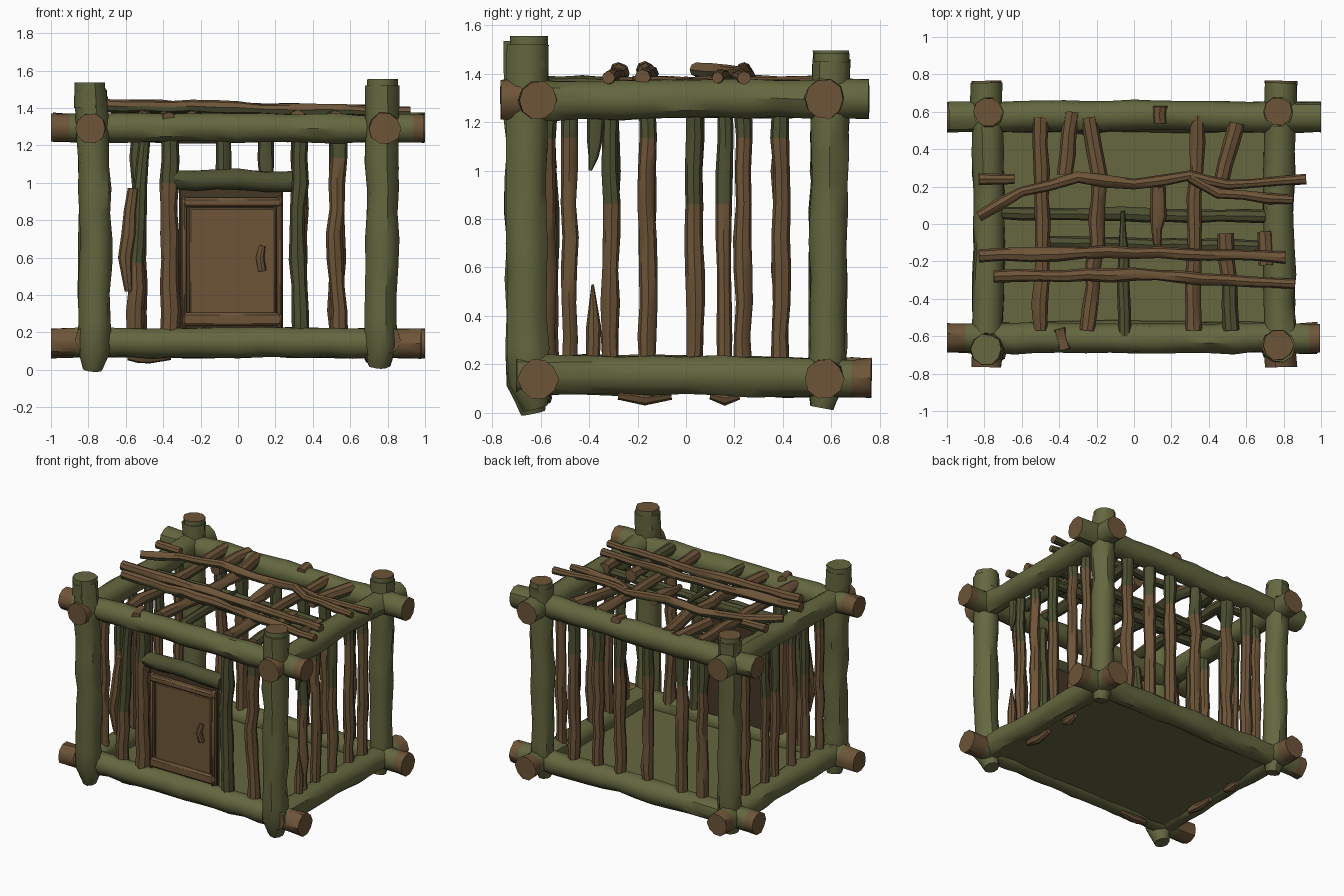
import bpy, bmesh, math, random
from mathutils import Vector, Matrix

random.seed(4)
if "Cube" in bpy.data.objects:
    bpy.data.objects.remove(bpy.data.objects["Cube"])


def make_material(name, rgb):
    m = bpy.data.materials.new(name)
    m.use_nodes = True
    m.diffuse_color = (*rgb, 1)
    b = m.node_tree.nodes["Principled BSDF"]
    b.inputs["Base Color"].default_value = (*rgb, 1)
    b.inputs["Roughness"].default_value = 0.9
    return m


OLIVE = make_material("mossy bark", (0.128, 0.136, 0.05))
DARK = make_material("dark moss", (0.076, 0.081, 0.032))
BROWN = make_material("bare wood", (0.155, 0.09, 0.04))
SHADE = make_material("dark wood", (0.062, 0.038, 0.019))


def finish(name, bm, mats):
    bmesh.ops.recalc_face_normals(bm, faces=bm.faces)
    mesh = bpy.data.meshes.new(name)
    bm.to_mesh(mesh)
    bm.free()
    for m in mats:
        mesh.materials.append(m)
    ob = bpy.data.objects.new(name, mesh)
    bpy.context.collection.objects.link(ob)
    bpy.ops.object.select_all(action='DESELECT')
    ob.select_set(True)
    bpy.context.view_layer.objects.active = ob
    bpy.ops.object.shade_smooth_by_angle(angle=math.radians(40))
    return ob


def resample(points, step):
    """Evenly spaced samples on a polyline."""
    out = []
    for a, b in zip(points, points[1:]):
        n = max(1, round((b - a).length / step))
        out += [a.lerp(b, i / n) for i in range(n)]
    return out + [points[-1]]


def log(name, points, r, body=OLIVE, cap=BROWN, upper=None, split=1.0, sides=10,
        root=1.0, tip=1.0, step=0.13, wobble=0.12, bare=(0, 0), mossy_under=False):
    """Irregular round log; past the split fraction it takes the upper colour.
    bare gives the lengths of stripped wood at both ends."""
    pts = [Vector(p) for p in points]
    if bare[0]:
        pts.insert(1, pts[0] + (pts[1] - pts[0]).normalized() * bare[0])
    if bare[1]:
        pts.insert(-1, pts[-1] + (pts[-2] - pts[-1]).normalized() * bare[1])
    path = resample(pts, step)
    last = len(path) - 1
    bm = bmesh.new()
    rings = []
    for i, p in enumerate(path):
        t = (path[min(i + 1, last)] - path[max(i - 1, 0)]).normalized()
        ref = Vector((0, 1, 0)) if abs(t.z) > 0.7 else Vector((0, 0, 1))
        u = t.cross(ref).normalized()
        v = t.cross(u)
        inner = 0 < i < last
        c = p + (u * random.uniform(-1, 1) + v * random.uniform(-1, 1)) * r * wobble * inner
        f = i / last
        size = r * random.uniform(1 - wobble, 1 + wobble * 0.6)
        if f > 0.5:
            size *= 1 + (tip - 1) * (f - 0.5) * 2
        if i == 0:
            size *= root
        ring = []
        for k in range(sides):
            a = math.tau * k / sides
            s = size * random.uniform(0.95, 1.05)
            ring.append(bm.verts.new(c + (u * math.cos(a) + v * math.sin(a)) * s))
        rings.append(ring)
    for i, (a, b) in enumerate(zip(rings, rings[1:])):
        stripped = (i == 0 and bare[0]) or (i == last - 1 and bare[1])
        axis_z = (path[i].z + path[i + 1].z) / 2
        for k in range(sides):
            j = (k + 1) % sides
            face = bm.faces.new((a[k], a[j], b[j], b[k]))
            below = mossy_under and face.calc_center_median().z < axis_z - r * 0.2
            if stripped:
                face.material_index = 1
            elif below or (i + 0.5) / last > split:
                face.material_index = 2
    for ring in (rings[0], rings[-1]):
        bm.faces.new(ring).material_index = 1
    return finish(name, bm, [body, cap, upper or body])


def board(name, lo, hi, mat, bevel=0.008):
    lo, hi = Vector(lo), Vector(hi)
    bm = bmesh.new()
    bmesh.ops.create_cube(bm, size=1, matrix=Matrix.Translation((lo + hi) / 2)
                          @ Matrix.Diagonal((*(hi - lo), 1)))
    if bevel:
        bmesh.ops.bevel(bm, geom=bm.edges[:], offset=bevel, segments=1, affect='EDGES')
    return finish(name, bm, [mat])


# Corner posts, narrowing under the floor, with cut tops
POSTS = [
    ("front_right", [(-0.78, -0.63, 0), (-0.77, -0.655, 0.12), (-0.76, -0.665, 0.7), (-0.79, -0.67, 1.5)], 0.088),
    ("front_left", [(0.75, -0.62, 0.02), (0.76, -0.65, 0.13), (0.775, -0.66, 0.7), (0.77, -0.65, 1.52)], 0.087),
    ("back_right", [(-0.77, 0.56, 0.02), (-0.77, 0.58, 0.13), (-0.77, 0.585, 0.7), (-0.78, 0.6, 1.46)], 0.08),
    ("back_left", [(0.77, 0.56, 0.02), (0.77, 0.58, 0.13), (0.77, 0.585, 0.7), (0.77, 0.6, 1.45)], 0.08),
]
for name, pts, r in POSTS:
    log(f"post_{name}", pts, r, cap=OLIVE, wobble=0.06, root=0.6)
    x, y, z = pts[-1]
    log(f"post_top_{name}", [(x, y, z - 0.1), (x, y, z + 0.035)], r * 0.97,
        cap=OLIVE if name == "front_right" else BROWN, wobble=0.04)

# Horizontal frame logs, top and bottom, with stripped ends
log("bottom_log_front", [(-1, -0.61, 0.145), (0, -0.6, 0.145), (0.98, -0.61, 0.14)], 0.082, wobble=0.06, bare=(0.13, 0.12))
log("bottom_log_back", [(-1, 0.57, 0.14), (0, 0.57, 0.145), (1, 0.57, 0.14)], 0.082, wobble=0.06, bare=(0.07, 0.07))
log("top_log_front", [(-1, -0.61, 1.295), (0, -0.61, 1.295), (0.995, -0.61, 1.29)], 0.08, wobble=0.06, bare=(0.1, 0.06))
log("top_log_back", [(-0.99, 0.57, 1.295), (0, 0.58, 1.295), (1, 0.57, 1.295)], 0.082, wobble=0.06)
for side, x in (("right", -0.79), ("left", 0.785)):
    log(f"bottom_log_{side}", [(x, -0.7, 0.16), (x * 0.98, 0, 0.155), (x, 0.765, 0.145)],
        0.084, wobble=0.06, bare=(0, 0.08))
    log(f"top_log_{side}", [(x, -0.765, 1.29), (x * 0.98, 0, 1.295), (x, 0.755, 1.295)],
        0.084, wobble=0.06, bare=(0.08, 0))

# Floor
board("floor", (-0.75, -0.6, 0.09), (0.75, 0.57, 0.13), OLIVE, 0)


# Wall bars
def bar(name, x, y, r=0.042, low=0.18, high=1.27, body=BROWN, split=0.75, tip=1.0, lean=0.0):
    log(name, [(x, y, low), (x + lean, y, (low + high) / 2), (x, y, high)], r, body,
        upper=DARK, split=split, sides=8, tip=tip, wobble=0.16)


log("front_bar_broken", [(-0.585, -0.6, 0.42), (-0.6, -0.6, 0.6), (-0.56, -0.59, 0.97)], 0.04,
    BROWN, sides=8, root=0.5, tip=0.7)
log("front_bar_outer", [(-0.55, -0.57, 0.18), (-0.54, -0.57, 0.7), (-0.495, -0.57, 1.27)], 0.045,
    BROWN, upper=DARK, split=0.35, sides=8, tip=0.7)
bar("front_bar_hinge", -0.365, -0.6, 0.05, split=0.72)
bar("front_bar_latch", 0.335, -0.59, 0.047, body=DARK, lean=-0.02)
bar("front_bar_end", 0.54, -0.58, 0.046, split=0.9, lean=-0.02)

for i, x in enumerate((-0.53, -0.36, -0.08, 0.15, 0.33, 0.53)):
    bar(f"back_bar_{i + 1}", x, 0.56, 0.043, split=0.78)

for i, y in enumerate((-0.48, -0.31, -0.16, 0.04, 0.16, 0.39)):
    bar(f"right_bar_{i + 1}", -0.76, y, 0.034, split=0.6 if i in (1, 3, 4) else 0.85)

for i, y in enumerate((-0.31, -0.16, 0.035, 0.235, 0.39)):
    bar(f"left_bar_{i + 1}", 0.75, y, 0.037, split=0.6 if i in (0, 2) else 0.85)
bar("left_bar_stub", 0.77, -0.385, 0.032, high=0.53, split=1, tip=0.15)
log("left_bar_hanging", [(0.76, -0.37, 1.27), (0.76, -0.375, 1.12), (0.76, -0.395, 1.0)],
    0.034, DARK, tip=0.2, sides=8, step=0.07)

# Door: backing, panel, frame rails, stiles, latch and lintel
board("door_backing", (-0.315, -0.59, 0.2), (0.24, -0.55, 0.98), SHADE)
board("door_panel", (-0.26, -0.605, 0.29), (0.2, -0.58, 0.865), BROWN)
for name, z0, z1 in (("bottom", 0.235, 0.305), ("top", 0.87, 0.92)):
    board(f"door_rail_{name}", (-0.295, -0.625, z0), (0.235, -0.58, z1), BROWN, 0.012)
for name, x0, x1 in (("hinge", -0.3, -0.275), ("latch", 0.205, 0.235)):
    board(f"door_stile_{name}", (x0, -0.62, 0.22), (x1, -0.57, 0.93), BROWN, 0.01)
log("door_latch", [(0.13, -0.61, 0.53), (0.12, -0.625, 0.6), (0.13, -0.61, 0.66)], 0.024,
    BROWN, tip=0.7, sides=8, step=0.05)
log("door_lintel", [(-0.34, -0.59, 1.015), (0, -0.59, 1.015), (0.29, -0.59, 1.005)], 0.058,
    DARK, cap=DARK, wobble=0.08)

# Roof sticks running front to back, mossy on the underside
ROOF_BARS = [
    [(-0.5, 0.57), (-0.49, 0), (-0.5, -0.57)],
    [(-0.33, 0.6), (-0.37, 0.26)],
    [(-0.24, 0.57), (-0.19, 0.25), (-0.2, -0.1), (-0.25, -0.57)],
    [(0.34, 0.58), (0.32, 0), (0.32, -0.57)],
    [(0.55, 0.54), (0.46, 0.2)],
    [(0.49, -0.05), (0.52, -0.57)],
    [(0.7, -0.04), (0.71, -0.22)],
]
for i, pts in enumerate(ROOF_BARS):
    log(f"roof_bar_{i + 1}", [(x, y, 1.345) for x, y in pts], 0.042, BROWN, upper=DARK,
        sides=8, wobble=0.16, mossy_under=True, split=0.5 if i == 5 else 1)
log("roof_bar_mossy", [(-0.05, -0.6, 1.34), (-0.06, 0.07, 1.34)], 0.036, DARK, tip=0.3, sides=8)
log("roof_bar_short", [(0.13, 0.2, 1.36), (0.125, -0.11, 1.34)], 0.042, BROWN, tip=0.5, sides=8, step=0.08)
log("roof_bar_back_stub", [(0.14, 0.54, 1.35), (0.14, 0.63, 1.36)], 0.042, BROWN, sides=8, step=0.06)
log("roof_bar_front_stub", [(-0.4, -0.56, 1.35), (-0.37, -0.67, 1.345)], 0.034, BROWN, sides=8, step=0.06)
for name, y, x0, x1 in (("middle", 0.05, -0.72, 0.72), ("front", -0.11, -0.45, 0.75)):
    log(f"roof_cross_{name}", [(x0, y + 0.01, 1.3), (x1, y - 0.01, 1.3)], 0.036, DARK, sides=8)

# Roof sticks lying across the top
CROSS = [
    ("bent", [(-0.83, 0.04), (-0.6, 0.17), (-0.3, 0.25), (0, 0.21), (0.3, 0.26), (0.5, 0.21), (0.92, 0.24)], 0.031),
    ("fork", [(0.3, 0.25), (0.45, 0.16), (0.85, 0.13)], 0.03),
    ("middle", [(-0.83, -0.17), (0, -0.15), (0.81, -0.18)], 0.036),
    ("front", [(-0.75, -0.28), (0, -0.27), (0.86, -0.32)], 0.034),
    ("stub", [(-0.83, 0.24), (-0.64, 0.24)], 0.032),
]
for name, pts, r in CROSS:
    log(f"roof_branch_{name}", [(x, y, 1.4 - 0.02 * x) for x, y in pts], r, BROWN, upper=DARK,
        sides=8, wobble=0.18, tip=0.85, mossy_under=True)

# Knots under the bottom logs
for side, x in (("right", -0.73), ("left", 0.71)):
    for y, half in ((-0.17, 0.11), (0.16, 0.06)):
        log(f"knot_{side}", [(x, y - half, 0.075), (x, y, 0.065), (x, y + half, 0.075)], 0.032,
            BROWN, sides=8, step=0.06, root=0.6, tip=0.6)
log("knot_front", [(-0.59, -0.58, 0.07), (-0.47, -0.58, 0.06), (-0.36, -0.58, 0.07)], 0.03,
    BROWN, sides=8, step=0.08, root=0.6, tip=0.6)
